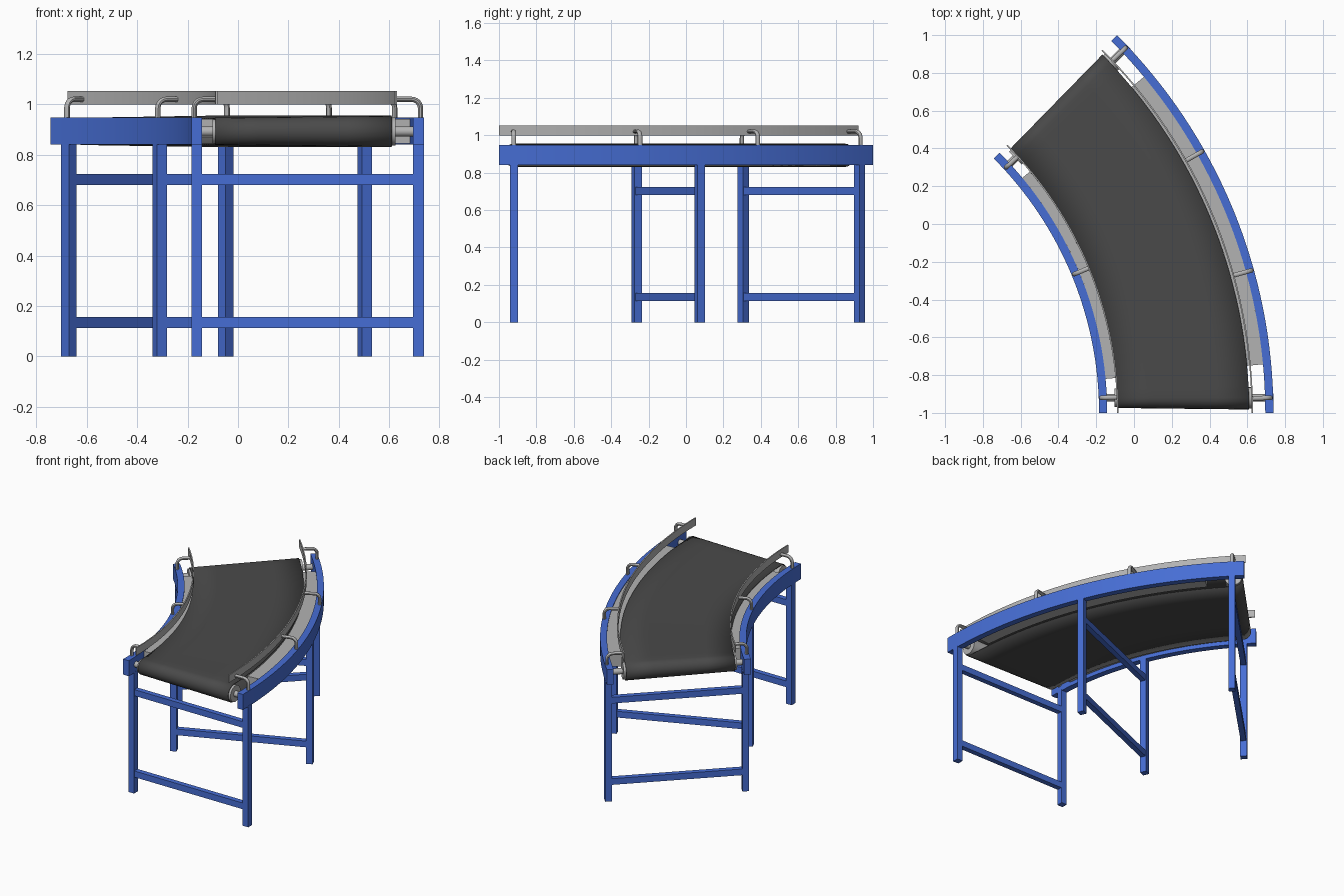
import bpy, bmesh, math
from mathutils import Vector

if "Cube" in bpy.data.objects:
    bpy.data.objects.remove(bpy.data.objects["Cube"])

CX, CY = -2.09, -1.0          # centre of the bend
SWEEP = math.radians(45)
OFF = 0.08                    # distance of end rollers, legs and brackets from the ends


def material(name, rgb):
    m = bpy.data.materials.new(name)
    m.diffuse_color = (*rgb, 1)
    m.use_nodes = True
    m.node_tree.nodes["Principled BSDF"].inputs["Base Color"].default_value = m.diffuse_color
    return m


BLUE = material("frame_blue", (0.062, 0.155, 0.66))
GREY = material("steel_grey", (0.45, 0.45, 0.45))
BLACK = material("belt_black", (0.068, 0.068, 0.068))


def pos(r, a, t=0.0, z=0.0):
    """Point at radius r and angle a, shifted t along the tangent."""
    return Vector((CX + r * math.cos(a) - t * math.sin(a),
                   CY + r * math.sin(a) + t * math.cos(a), z))


def finish(name, bm, mat, smooth=True):
    bmesh.ops.recalc_face_normals(bm, faces=bm.faces)
    me = bpy.data.meshes.new(name)
    bm.to_mesh(me)
    bm.free()
    me.materials.append(mat)
    ob = bpy.data.objects.new(name, me)
    bpy.context.collection.objects.link(ob)
    if smooth:
        bpy.ops.object.select_all(action='DESELECT')
        ob.select_set(True)
        bpy.context.view_layer.objects.active = ob
        bpy.ops.object.shade_smooth_by_angle(angle=math.radians(35))
    return ob


def loft(name, rings, mat, caps=True, closed=False):
    """Skin a list of equal vertex rings."""
    bm = bmesh.new()
    vr = [[bm.verts.new(p) for p in ring] for ring in rings]
    n = len(vr[0])
    for i in range(len(vr) if closed else len(vr) - 1):
        a, b = vr[i], vr[(i + 1) % len(vr)]
        for j in range(n if caps else n - 1):
            k = (j + 1) % n
            bm.faces.new((a[j], a[k], b[k], b[j]))
    if caps and not closed:
        bm.faces.new(vr[0])
        bm.faces.new(vr[-1])
    return finish(name, bm, mat)


def arc_bar(name, r0, r1, z0, z1, mat, a0=0.0, a1=SWEEP, n=32):
    """Rectangular bar swept around the bend."""
    rings = []
    for i in range(n + 1):
        a = a0 + (a1 - a0) * i / n
        rings.append([pos(r, a, 0, z) for r, z in ((r0, z0), (r1, z0), (r1, z1), (r0, z1))])
    return loft(name, rings, mat)


def radial_box(name, r0, r1, a, t, w, z0, z1, mat):
    rings = [[pos(r, a, t + s * w / 2, z) for s, z in ((-1, z0), (1, z0), (1, z1), (-1, z1))]
             for r in (r0, r1)]
    return loft(name, rings, mat)


def radial_cone(name, r0, r1, rad0, rad1, a, t, z, mat, n=24):
    rings = []
    for r, rad in ((r0, rad0), (r1, rad1)):
        rings.append([pos(r, a, t + rad * math.cos(2 * math.pi * k / n),
                          z + rad * math.sin(2 * math.pi * k / n)) for k in range(n)])
    return loft(name, rings, mat)


def bracket(name, r_post, r_guide, a, t):
    """Bent rod from the rail top to the guide."""
    s = 1 if r_guide > r_post else -1
    bend, top, rad = 0.035, 1.02, 0.0105
    path = [(r_post, 0.94, 0.0)]
    for i in range(7):
        b = math.pi / 2 * i / 6
        path.append((r_post + s * bend * (1 - math.cos(b)), top - bend + bend * math.sin(b), b))
    path.append((r_guide, top, math.pi / 2))
    rings = []
    for r, z, b in path:
        ring = []
        for k in range(10):
            q = 2 * math.pi * k / 10
            u, v = rad * math.cos(q), rad * 1.2 * math.sin(q)
            ring.append(pos(r - s * u * math.cos(b), a, t + v, z + u * math.sin(b)))
        rings.append(ring)
    return loft(name, rings, GREY)


# curved side rails, side plates and guides
IN0, IN1, OUT0, OUT1 = 1.905, 1.948, 2.785, 2.828
arc_bar("inner_rail", IN0, IN1, 0.84, 0.948, BLUE)
arc_bar("outer_rail", OUT0, OUT1, 0.84, 0.948, BLUE)
PA = math.radians(5.3)
arc_bar("inner_side_plate", IN1, 2.0, 0.868, 0.943, GREY, PA, SWEEP - PA)
arc_bar("outer_side_plate", 2.70, OUT0, 0.845, 0.943, GREY, PA, SWEEP - PA)
arc_bar("inner_guide", 2.0, 2.008, 1.0, 1.053, GREY)
arc_bar("outer_guide", 2.712, 2.72, 1.0, 1.053, GREY)

# belt: closed loop around two tapered rollers
ZC = 0.893
R0, R1, T0, T1 = 2.0, 2.70, 0.054, 0.062
COLS = 4


def belt_row(kind, f):
    row = []
    for c in range(COLS + 1):
        r = R0 + (R1 - R0) * c / COLS
        rad = T0 + (T1 - T0) * c / COLS
        lead = math.asin(OFF / r)
        if kind in ("top", "bottom"):
            z = ZC + (rad if kind == "top" else -rad)
            row.append(pos(r, lead + (SWEEP - 2 * lead) * f, 0, z))
        else:
            b = math.pi * f
            dz, dt = rad * math.cos(b), rad * math.sin(b)
            if kind == "far":
                row.append(pos(r, SWEEP, -OFF + dt, ZC + dz))
            else:
                row.append(pos(r, 0, OFF - dt, ZC - dz))
    return row


rows = [belt_row("top", i / 32) for i in range(33)]
rows += [belt_row("far", i / 10) for i in range(1, 10)]
rows += [belt_row("bottom", 1 - i / 32) for i in range(33)]
rows += [belt_row("near", i / 10) for i in range(1, 10)]
belt = loft("belt", rows, BLACK, caps=False, closed=True)
sol = belt.modifiers.new("thickness", 'SOLIDIFY')
sol.thickness = 0.005
sol.offset = -1

# end rollers with shafts
for label, a, t in (("front", 0.0, OFF), ("back", SWEEP, -OFF)):
    radial_cone(label + "_roller", 1.988, 2.715, 0.048, 0.056, a, t, ZC, GREY)
    radial_cone(label + "_shaft", IN1 - 0.01, OUT0 + 0.01, 0.02, 0.02, a, t, ZC, GREY)

# leg frames: two legs and two cross bars each
for label, a, t in (("front", 0.0, OFF), ("middle", SWEEP / 2, 0.0), ("back", SWEEP, -OFF)):
    radial_box(label + "_inner_leg", IN0, IN1, a, t, 0.043, 0, 0.845, BLUE)
    radial_box(label + "_outer_leg", OUT0, OUT1, a, t, 0.043, 0, 0.845, BLUE)
    for part, z in (("lower", 0.113), ("upper", 0.68)):
        radial_box(f"{label}_{part}_crossbar", IN1, OUT0, a, t, 0.036, z, z + 0.043, BLUE)

# guide brackets, evenly spread along each rail
for side, count, rp, rg in (("inner", 3, 1.918, 2.0), ("outer", 4, 2.815, 2.72)):
    lead = OFF / rp
    for i in range(count):
        a = lead + (SWEEP - 2 * lead) * i / (count - 1)
        bracket(f"{side}_bracket_{i + 1}", rp, rg, a, 0)
